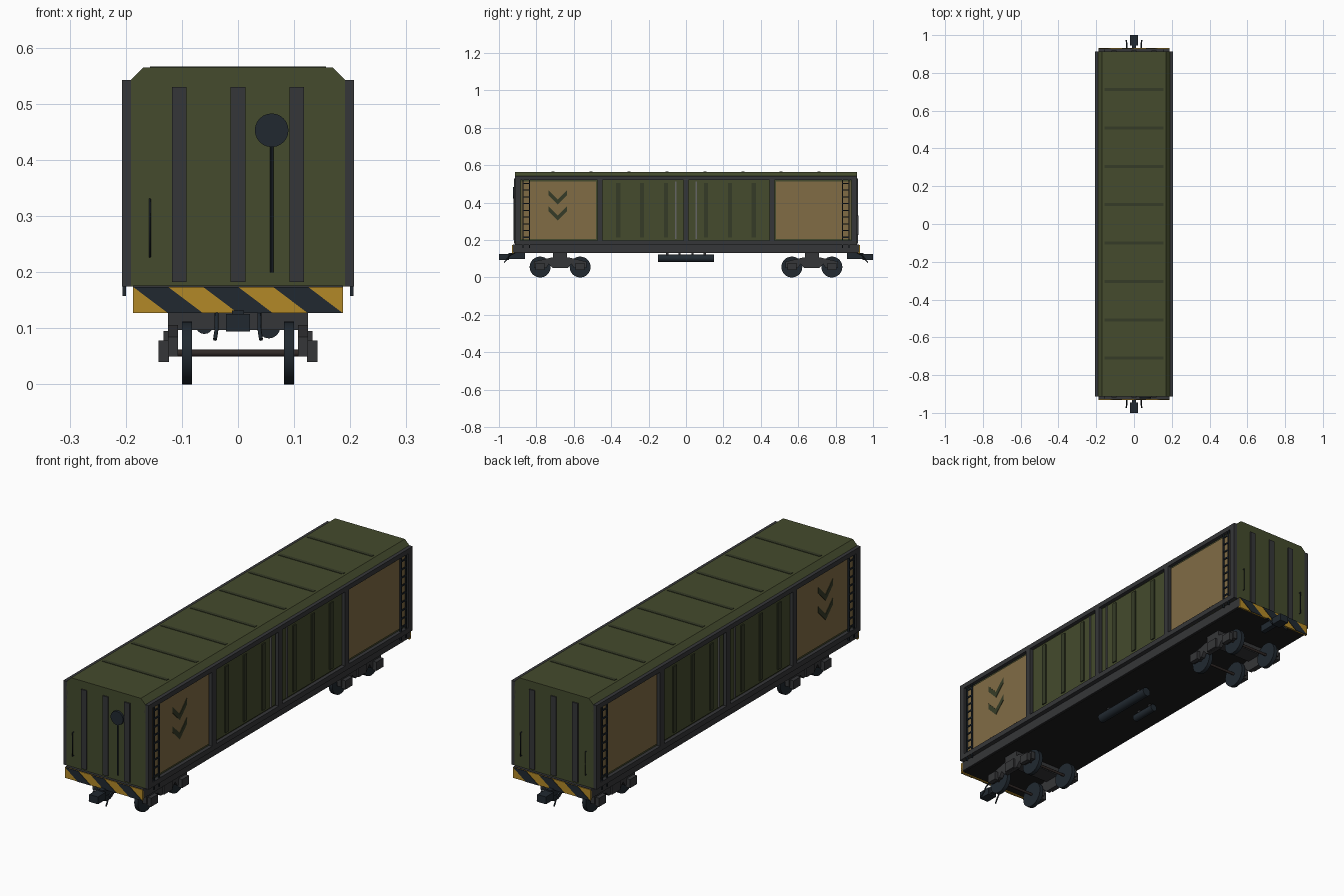
import bpy, bmesh
from math import pi
from mathutils import Matrix, Vector

if "Cube" in bpy.data.objects:
    bpy.data.objects.remove(bpy.data.objects["Cube"])


def material(name, rgb):
    m = bpy.data.materials.new(name)
    m.diffuse_color = (*rgb, 1)
    m.use_nodes = True
    m.node_tree.nodes["Principled BSDF"].inputs["Base Color"].default_value = m.diffuse_color
    return m


GREEN = material("olive", (0.058, 0.07, 0.026))
DGREEN = material("dark_olive", (0.036, 0.044, 0.02))
TAN = material("tan", (0.22, 0.15, 0.06))
FRAME = material("frame_grey", (0.036, 0.037, 0.04))
DARK = material("dark_steel", (0.015, 0.022, 0.03))
BLACK = material("underside", (0.012, 0.012, 0.012))
YELLOW = material("warning_yellow", (0.45, 0.25, 0.02))
STEEL = material("steel", (0.13, 0.13, 0.13))
AXLE = material("axle", (0.03, 0.022, 0.02))


def finish(name, bm, mat, smooth=False):
    bmesh.ops.recalc_face_normals(bm, faces=bm.faces)
    me = bpy.data.meshes.new(name)
    bm.to_mesh(me)
    bm.free()
    me.materials.append(mat)
    ob = bpy.data.objects.new(name, me)
    bpy.context.collection.objects.link(ob)
    if smooth:
        bpy.context.view_layer.objects.active = ob
        ob.select_set(True)
        bpy.ops.object.shade_smooth_by_angle(angle=0.6)
        ob.select_set(False)
    return ob


def boxes(name, spans, mat):
    """Each span is (x0, x1, y0, y1, z0, z1)."""
    bm = bmesh.new()
    for x0, x1, y0, y1, z0, z1 in spans:
        c = Vector((x0 + x1, y0 + y1, z0 + z1)) / 2
        s = (abs(x1 - x0), abs(y1 - y0), abs(z1 - z0))
        bmesh.ops.create_cube(bm, size=1, matrix=Matrix.Translation(c) @ Matrix.Diagonal((*s, 1)))
    return finish(name, bm, mat)


def prisms(name, profiles, axis, a, b, mat):
    """Extrude 2D profiles along x (points y,z) or y (points x,z) from a to b."""
    bm = bmesh.new()
    for pts in profiles:
        place = (lambda p, t: (t, p[0], p[1])) if axis == "x" else (lambda p, t: (p[0], t, p[1]))
        face = bm.faces.new([bm.verts.new(place(p, a)) for p in pts])
        ext = bmesh.ops.extrude_face_region(bm, geom=[face])
        shift = Vector((b - a, 0, 0)) if axis == "x" else Vector((0, b - a, 0))
        bmesh.ops.translate(bm, vec=shift, verts=[v for v in ext["geom"] if isinstance(v, bmesh.types.BMVert)])
    return finish(name, bm, mat)


def cylinders(name, items, axis, mat, segs=24):
    """Each item is (centre, radius, length)."""
    rot = {"x": Matrix.Rotation(pi / 2, 4, "Y"), "y": Matrix.Rotation(pi / 2, 4, "X"), "z": Matrix()}[axis]
    bm = bmesh.new()
    for c, r, h in items:
        bmesh.ops.create_cone(bm, cap_ends=True, segments=segs, radius1=r, radius2=r, depth=h,
                              matrix=Matrix.Translation(c) @ rot)
    return finish(name, bm, mat, True)


def tube(name, pts, r, mat):
    cu = bpy.data.curves.new(name, "CURVE")
    cu.dimensions = "3D"
    cu.bevel_depth, cu.bevel_resolution, cu.use_fill_caps = r, 1, True
    sp = cu.splines.new("POLY")
    sp.points.add(len(pts) - 1)
    for p, co in zip(sp.points, pts):
        p.co = (*co, 1)
    cu.materials.append(mat)
    bpy.context.collection.objects.link(bpy.data.objects.new(name, cu))


# Body shell with chamfered roof, and roof ribs
prisms("body_shell", [[(-0.191, 0.175), (0.191, 0.175), (0.191, 0.543), (0.169, 0.565),
                       (-0.169, 0.565), (-0.191, 0.543)]], "y", -0.914, 0.914, GREEN)
boxes("roof_ribs", [(-0.157, 0.157, y - 0.008, y + 0.008, 0.56, 0.567)
                    for y in [-0.71 + 0.203 * i for i in range(8)]], DGREEN)

# Underframe
boxes("underframe", [(-0.187, 0.187, -0.926, 0.926, 0.134, 0.176)], FRAME)
boxes("underside_plate", [(-0.18, 0.18, -0.92, 0.92, 0.131, 0.135)], BLACK)

for s, side in ((1, "right"), (-1, "left")):
    # Side frame: rails and posts
    rails = [(s * 0.187, s * 0.207, -0.914, 0.914, z0, z1) for z0, z1 in ((0.175, 0.197), (0.522, 0.543))]
    posts = [(s * 0.187, s * 0.207, y - w, y + w, 0.176, 0.542)
             for y, w in ((-0.9, 0.014), (-0.46, 0.014), (0, 0.014), (0.46, 0.014), (0.9, 0.014))]
    boxes(f"side_frame_{side}", rails + posts, FRAME)
    # Tan end panels and green sliding doors
    boxes(f"tan_panels_{side}", [(s * 0.188, s * 0.196, y - 0.2, y + 0.2, 0.207, 0.513) for y in (-0.68, 0.68)], TAN)
    boxes(f"doors_{side}", [(s * 0.188, s * 0.196, y - 0.21, y + 0.21, 0.203, 0.516) for y in (-0.23, 0.23)], GREEN)
    boxes(f"door_ribs_{side}", [(s * 0.19, s * 0.201, k * y - 0.011, k * y + 0.011, 0.215, 0.505)
                                for k in (1, -1) for y in (0.107, 0.235, 0.362)], DGREEN)
    boxes(f"door_bars_{side}", [(s * 0.194, s * 0.202, y - 0.003, y + 0.003, 0.205, 0.512)
                                for y in (-0.055, 0.055)], STEEL)
    # Double chevron mark
    chev = []
    for z in (0.39, 0.305):
        for k in (1, -1):
            chev.append([(-0.685, z), (-0.685 + k * 0.05, z + 0.05),
                         (-0.685 + k * 0.05, z + 0.077), (-0.685, z + 0.027)])
    prisms(f"chevrons_{side}", chev, "x", s * 0.194, s * 0.198, DGREEN)
    # Ladders reaching below the lower rail
    for k, end in ((-1, "front"), (1, "back")):
        lad = [(s * 0.2, s * 0.206, k * y - 0.003, k * y + 0.003, 0.158, 0.522) for y in (0.837, 0.872)]
        lad += [(s * 0.201, s * 0.205, k * 0.837, k * 0.872, z - 0.003, z + 0.003)
                for z in [0.215 + 0.036 * i for i in range(9)]]
        boxes(f"ladder_{side}_{end}", lad, DARK)

U = 0.374 / 6
for k, end in ((-1, "front"), (1, "back")):
    # End wall ribs
    boxes(f"end_ribs_{end}", [(x - 0.013, x + 0.013, k * 0.91, k * 0.919, 0.183, 0.53)
                              for x in (-0.105, 0, 0.105)], FRAME)
    # Hazard board with slanted stripes
    boxes(f"hazard_board_{end}", [(-0.187, 0.187, k * 0.92, k * 0.929, 0.127, 0.174)], YELLOW)
    stripes = []
    for i in range(3):
        x = -0.187 + 2 * i * U
        stripes.append([(-k * px, pz) for px, pz in
                        ((x, 0.174), (x + U, 0.174), (x + 2 * U, 0.127), (x + U, 0.127))])
    prisms(f"hazard_stripes_{end}", stripes, "y", k * 0.925, k * 0.931, DARK)
    # Grab handles
    for x in ((-0.157,) if k < 0 else (-0.157, 0.157)):
        tube(f"grab_handle_{end}", [(x, k * 0.912, 0.228), (x, k * 0.922, 0.228),
                                    (x, k * 0.922, 0.33), (x, k * 0.912, 0.33)], 0.002, DARK)
    # Coupler and brake hoses
    boxes(f"coupler_{end}", [(-0.021, 0.021, k * 0.945, k * 1.0, 0.094, 0.126),
                             (-0.011, 0.011, k * 0.86, k * 0.95, 0.1, 0.132)], DARK)
    for x in (-0.038, 0.038):
        tube(f"brake_hose_{end}", [(x, k * 0.915, 0.132), (x, k * 0.94, 0.12), (x, k * 0.955, 0.1),
                                   (x * 1.08, k * 0.972, 0.08)], 0.0035, DARK)

    # Bogie: wheels, axles, side frames, bolster
    c = k * 0.673
    ys = (c - 0.107, c + 0.107)
    cylinders(f"wheels_{end}", [((x, y, 0.056), 0.056, 0.018) for x in (-0.091, 0.091) for y in ys], "x", DARK)
    cylinders(f"axles_{end}", [((0, y, 0.056), 0.006, 0.25) for y in ys], "x", AXLE, 12)
    prof = [(-0.14, 0.05), (-0.075, 0.05), (-0.06, 0.072), (-0.04, 0.05), (0.04, 0.05), (0.06, 0.072),
            (0.075, 0.05), (0.14, 0.05), (0.14, 0.085), (0.05, 0.106), (-0.05, 0.106), (-0.14, 0.085)]
    for s, side in ((1, "right"), (-1, "left")):
        prisms(f"bogie_frame_{side}_{end}", [[(c + y, z) for y, z in prof]], "x", s * 0.107, s * 0.125, FRAME)
        boxes(f"axle_boxes_{side}_{end}", [(s * 0.123, s * 0.142, y - 0.024, y + 0.024, 0.04, 0.078)
                                           for y in ys], FRAME)
        boxes(f"spring_block_{side}_{end}", [(s * 0.118, s * 0.133, c - 0.028, c + 0.028, 0.052, 0.095)], FRAME)
    boxes(f"bolster_{end}", [(-0.125, 0.125, c - 0.038, c + 0.038, 0.097, 0.132)], FRAME)

# Brake wheel and rod on the front end
cylinders("brake_wheel", [((0.06, -0.92, 0.453), 0.03, 0.01)], "y", DARK)
cylinders("brake_rod", [((0.06, -0.919, 0.315), 0.003, 0.23)], "z", DARK, 8)

# Air tanks under the floor
cylinders("air_tanks", [((0.055, 0, 0.102), 0.02, 0.3), ((-0.06, 0, 0.106), 0.016, 0.12)], "y", DARK, 16)
boxes("tank_hangers", [(x - 0.006, x + 0.006, y - 0.006, y + 0.006, 0.105, 0.133)
                       for x, d in ((0.055, 0.1), (-0.06, 0.035)) for y in (-d, d)], FRAME)
